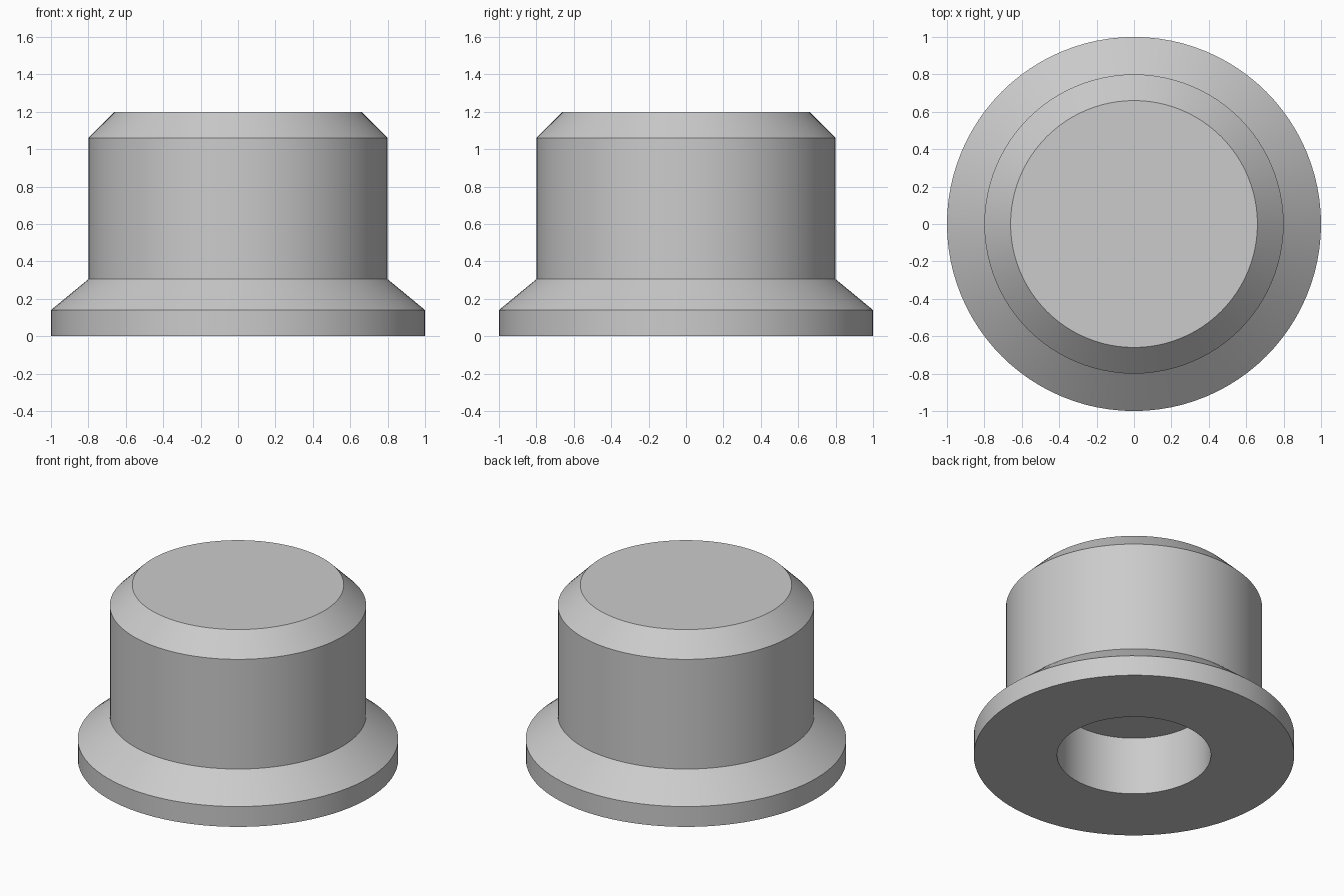
import bpy
import bmesh
import math

cube = bpy.data.objects.get("Cube")
if cube:
    bpy.data.objects.remove(cube, do_unlink=True)

SEGMENTS = 96

# Plain grey material
grey = bpy.data.materials.new("plain_grey")
grey.use_nodes = True
colour = (0.6, 0.6, 0.6, 1.0)
grey.diffuse_color = colour
grey.node_tree.nodes["Principled BSDF"].inputs["Base Color"].default_value = colour


def lathe(name, profile, material):
    """Turn a (radius, height) profile around the z axis, capping both ends."""
    bm = bmesh.new()
    rings = []
    for radius, z in profile:
        angles = [math.tau * i / SEGMENTS for i in range(SEGMENTS)]
        rings.append([bm.verts.new((radius * math.cos(a), radius * math.sin(a), z))
                      for a in angles])
    for low, high in zip(rings, rings[1:]):
        for i in range(SEGMENTS):
            j = (i + 1) % SEGMENTS
            bm.faces.new((low[i], low[j], high[j], high[i]))
    bm.faces.new(rings[0])
    bm.faces.new(rings[-1])
    bmesh.ops.recalc_face_normals(bm, faces=bm.faces)
    mesh = bpy.data.meshes.new(name)
    bm.to_mesh(mesh)
    bm.free()
    mesh.materials.append(material)
    obj = bpy.data.objects.new(name, mesh)
    bpy.context.collection.objects.link(obj)
    bpy.ops.object.select_all(action="DESELECT")
    obj.select_set(True)
    bpy.context.view_layer.objects.active = obj
    bpy.ops.object.shade_smooth_by_angle(angle=math.radians(20))
    return obj


# Flanged plug: blind bore, stepped socket, base rim, sloped flange, body, top chamfer
lathe("flanged_plug", [
    (0.22, 0.80), (0.22, 0.40),
    (0.48, 0.40), (0.48, 0.0),
    (1.0, 0.0), (1.0, 0.14),
    (0.80, 0.305), (0.80, 1.06),
    (0.66, 1.20),
], grey)
